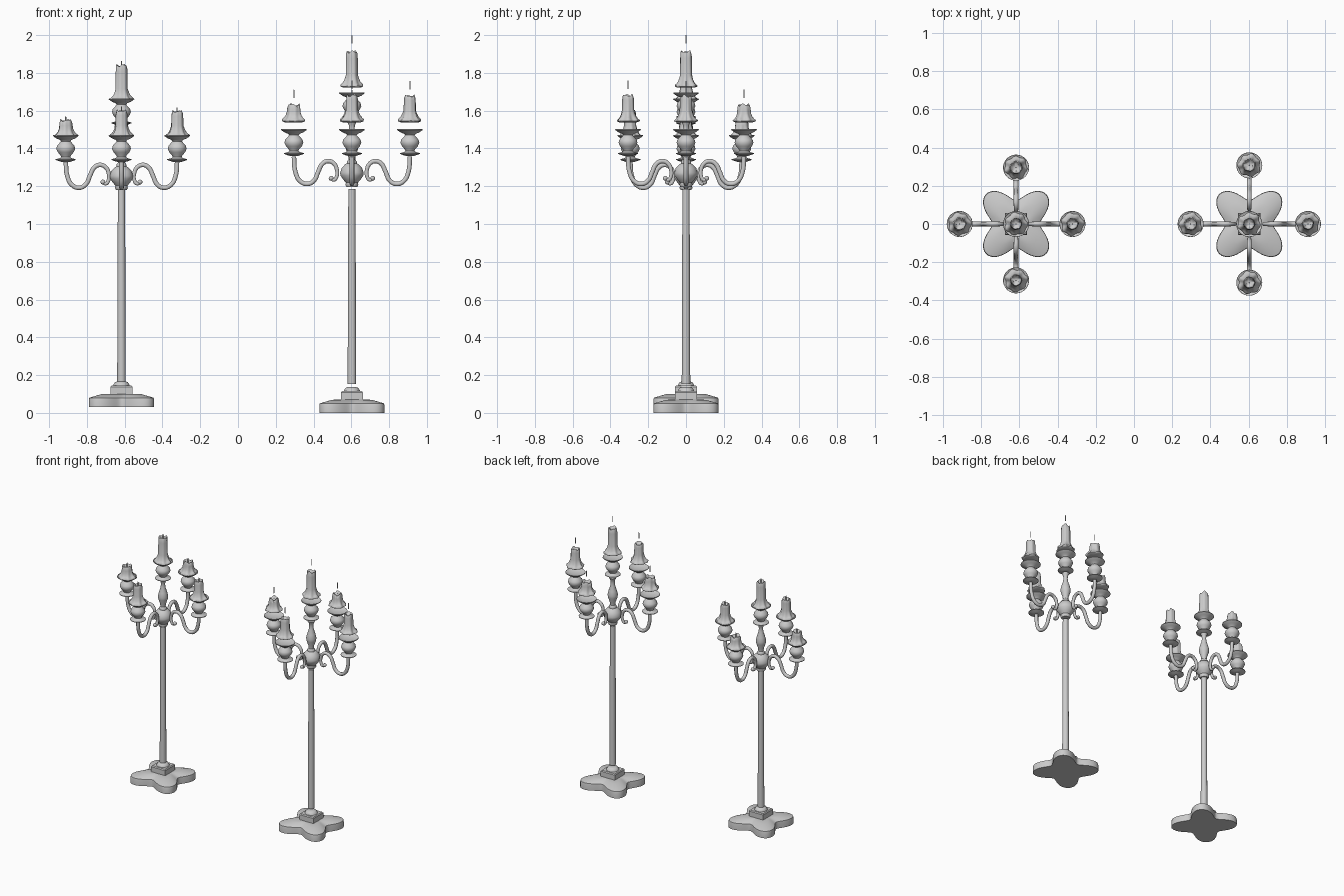
import bpy, bmesh, math, random
from math import sin, cos, pi

if "Cube" in bpy.data.objects:
    bpy.data.objects.remove(bpy.data.objects["Cube"])

random.seed(4)
SEG = 32


def finish(name, bm, loc, angle=40):
    bmesh.ops.recalc_face_normals(bm, faces=bm.faces)
    me = bpy.data.meshes.new(name)
    bm.to_mesh(me)
    bm.free()
    ob = bpy.data.objects.new(name, me)
    bpy.context.collection.objects.link(ob)
    ob.location = loc
    smooth(ob, angle)
    return ob


def smooth(ob, angle=40):
    bpy.ops.object.select_all(action='DESELECT')
    ob.select_set(True)
    bpy.context.view_layer.objects.active = ob
    bpy.ops.object.shade_smooth_by_angle(angle=math.radians(angle))


def loft(bm, rings):
    """Skin a stack of closed rings of points and cap both ends."""
    vs = [[bm.verts.new(p) for p in ring] for ring in rings]
    n = len(vs[0])
    for a, b in zip(vs, vs[1:]):
        for i in range(n):
            j = (i + 1) % n
            bm.faces.new((a[i], a[j], b[j], b[i]))
    bm.faces.new(vs[0][::-1])
    bm.faces.new(vs[-1])


def lathe(name, profile, loc, seg=SEG):
    bm = bmesh.new()
    loft(bm, [[(r * cos(2 * pi * i / seg), r * sin(2 * pi * i / seg), z)
               for i in range(seg)] for r, z in profile])
    return finish(name, bm, loc)


# Lobed foot with square block and small dome
def base(loc):
    n = 96

    def ring(s, z):
        out = []
        for i in range(n):
            t = 2 * pi * i / n
            r = s * (0.125 + 0.097 * sin(2 * t) ** 2)
            out.append((r * cos(t), r * sin(t), z))
        return out
    bm = bmesh.new()
    loft(bm, [ring(1, 0), ring(1, .038), ring(.985, .05), ring(.93, .053),
              ring(.62, .069), ring(.4, .071)])
    finish("foot_plate", bm, loc, 30)
    bm = bmesh.new()
    loft(bm, [[(sx * w, sy * w, z) for sx, sy in ((-1, -1), (1, -1), (1, 1), (-1, 1))]
              for w, z in ((.058, .06), (.058, .108), (.053, .115))])
    finish("foot_block", bm, loc, 30)
    lathe("foot_dome", [(.045, .11), (.042, .12), (.034, .132), (.022, .137)], loc)


# Central hub and spindle
HUB = [(.028, 1.18), (.034, 1.19), (.032, 1.203), (.045, 1.218), (.06, 1.24),
       (.062, 1.255), (.054, 1.28), (.036, 1.3), (.026, 1.305), (.026, 1.315),
       (.018, 1.325), (.02, 1.345), (.032, 1.38), (.035, 1.4), (.028, 1.43),
       (.017, 1.465), (.014, 1.49), (.017, 1.51), (.026, 1.528)]

# Candle cup: lower disc, bulb and drip pan
CUP = [(.018, 0), (.03, .003), (.053, .011), (.053, .015), (.03, .021), (.024, .027),
       (.028, .036), (.042, .052), (.05, .07), (.046, .086), (.032, .102),
       (.025, .11), (.03, .117), (.05, .125), (.068, .138), (.067, .142),
       (.05, .134), (.03, .129), (.005, .128)]

# Scrolled arm path in (radius, height), assembled position
ARM = [(.098, 1.222), (.083, 1.213), (.069, 1.23), (.067, 1.265), (.083, 1.3),
       (.113, 1.313), (.143, 1.3), (.167, 1.255), (.187, 1.212), (.222, 1.192),
       (.262, 1.207), (.287, 1.255), (.295, 1.337)]


def arm(cx, ang, dr, dz):
    cu = bpy.data.curves.new("scroll_arm", 'CURVE')
    cu.dimensions = '3D'
    cu.bevel_depth = .0125
    cu.bevel_resolution = 3
    cu.resolution_u = 5
    cu.use_fill_caps = True
    sp = cu.splines.new('BEZIER')
    sp.bezier_points.add(len(ARM) - 1)
    for i, (p, (r, z)) in enumerate(zip(sp.bezier_points, ARM)):
        p.co = ((r + dr) * cos(ang), (r + dr) * sin(ang), z + dz)
        p.handle_left_type = p.handle_right_type = 'AUTO'
        p.radius = min(1.0, .7 + .06 * i)
    ob = bpy.data.objects.new("scroll_arm", cu)
    bpy.context.collection.objects.link(ob)
    ob.location = (cx, 0, 0)
    bpy.ops.object.select_all(action='DESELECT')
    ob.select_set(True)
    bpy.context.view_layer.objects.active = ob
    bpy.ops.object.convert(target='MESH')
    smooth(bpy.context.object)
    # rounded end of the scroll
    r, z = ARM[0]
    bm = bmesh.new()
    bmesh.ops.create_uvsphere(bm, u_segments=12, v_segments=8, radius=.013)
    finish("scroll_end", bm, (cx + (r + dr) * cos(ang), (r + dr) * sin(ang), z + dz))


# Melted candle: drooping wax skirt, uneven shaft and ragged sunken top
def candle(loc, h):
    ph = random.uniform(0, 2 * pi)
    short = h < .11
    shaft = .034 if short else .031
    prof = [(.046, 0, .05), (.058, .006, .09), (.058, .013, .12), (.05, .02, .13),
            (.043, .03, .1), (.037, .045, .08), (shaft + .001, .065, .05),
            (shaft, h * .8, .04), (shaft - .002, h - .008, .07),
            (shaft - .005, h, .05), (shaft - .011, h - .005, .03),
            (shaft - .016, h - .018, 0), (.004, h - .02, 0)]
    n = 42
    rings = []
    for k, (r, z, a) in enumerate(prof):
        ring = []
        for i in range(n):
            t = 2 * pi * i / n
            w = sin(7 * t + ph) * .65 + sin(3 * t + 2 * ph) * .35
            rr = r * (1 + a * w)
            zz = z
            if 8 <= k <= 10:
                zz -= .008 * (1 + sin(3 * t + ph) * .6 + sin(5 * t) * .4) - .003
            elif 2 <= k <= 5:
                zz += .004 * sin(5 * t + ph)
            ring.append((rr * cos(t), rr * sin(t), zz))
        rings.append(ring)
    bm = bmesh.new()
    loft(bm, rings)
    finish("candle", bm, loc, 60)


def wick(loc):
    lathe("wick", [(.003, 0), (.003, .04), (.0015, .045)], loc, 8)


# e = 0 assembled, e = 1 pulled apart
def candelabrum(cx, e):
    base((cx, 0, .03 * (1 - e)))
    lathe("pole", [(.0225, .153), (.0225, .2), (.019, 1.184)], (cx, 0, 0), 20)
    lathe("hub_spindle", HUB, (cx, 0, .016 * e))
    stacks = [(0, 0, 1.522, .195)]
    R = .295 + .012 * e
    for k, h in enumerate((.145, .098, .098, .148)):
        ang = k * pi / 2
        arm(cx, ang, .012 * e, .02 * e)
        stacks.append((R * cos(ang), R * sin(ang), 1.328, h))
    for x, y, z, h in stacks:
        lathe("candle_cup", CUP, (cx + x, y, z + .032 * e))
        zc = z + .128
        candle((cx + x, y, zc + (.082 if h < .18 else .072) * e), h)
        wick((cx + x, y, zc + h - .028 + (.14 if h < .18 else .138) * e))


candelabrum(-.617, 0)
candelabrum(.603, 1)
